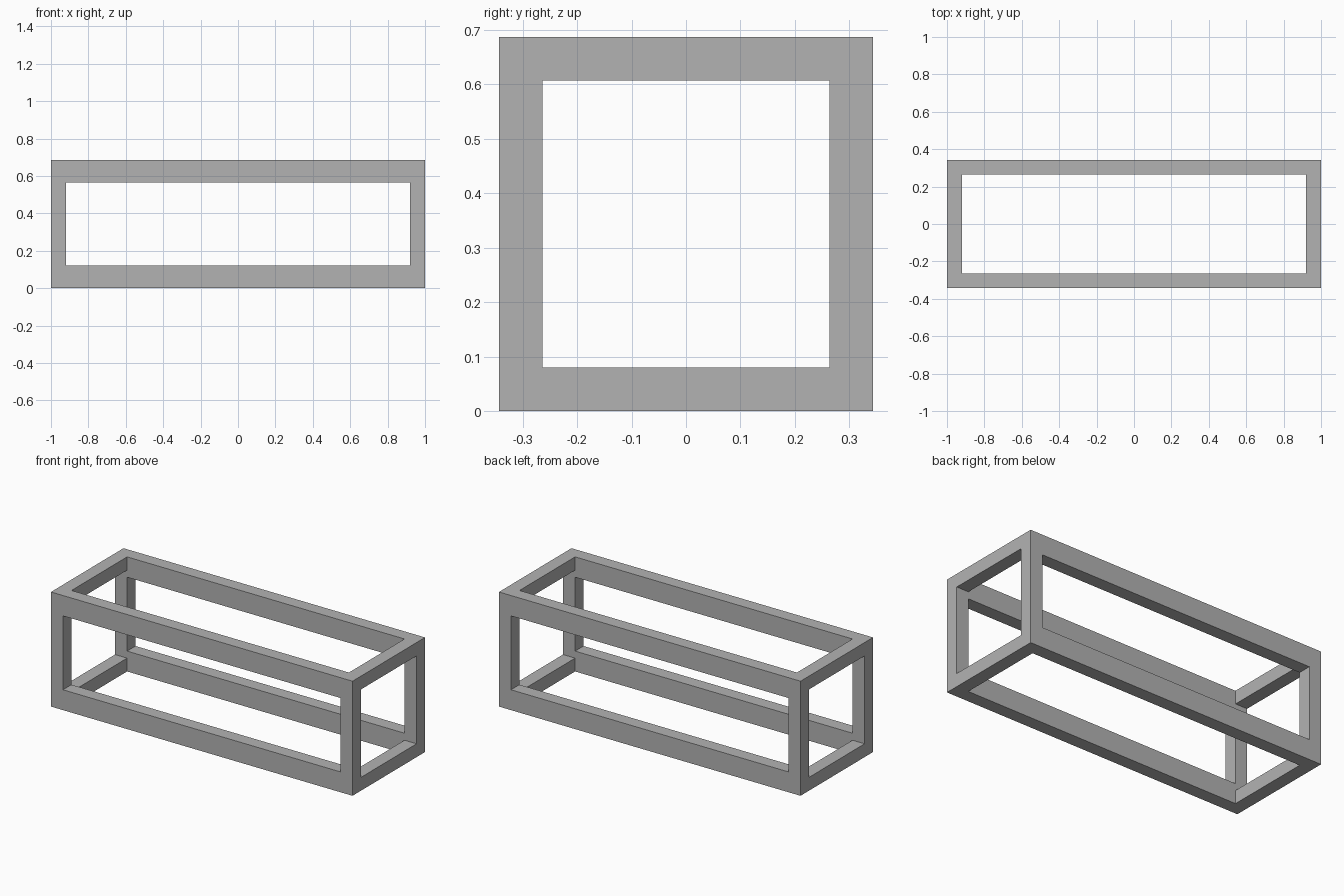
import bpy

cube = bpy.data.objects.get("Cube")
if cube:
    bpy.data.objects.remove(cube, do_unlink=True)

LENGTH, WIDTH = 2.0, 0.687      # outer size, square in section
BAR = 0.08                      # bar thickness
RAIL = 0.122                    # height of the deeper long rails


def box(name, size):
    """Box centred on the frame's middle."""
    bpy.ops.mesh.primitive_cube_add(size=1, location=(0, 0, WIDTH / 2))
    obj = bpy.context.object
    obj.name = name
    obj.scale = size
    bpy.ops.object.transform_apply(location=False, rotation=False, scale=True)
    return obj


# Solid block that becomes the frame
frame = box("open_box_frame", (LENGTH, WIDTH, WIDTH))

grey = bpy.data.materials.new("mid grey")
grey.use_nodes = True
colour = (0.45, 0.45, 0.45, 1)
grey.diffuse_color = colour
grey.node_tree.nodes["Principled BSDF"].inputs["Base Color"].default_value = colour
frame.data.materials.append(grey)

# Openings cut right through along each axis
inner_x, inner = LENGTH - 2 * BAR, WIDTH - 2 * BAR
openings = {
    "end_opening": (LENGTH + 1, inner, inner),
    "side_opening": (inner_x, WIDTH + 1, WIDTH - 2 * RAIL),
    "top_opening": (inner_x, inner, WIDTH + 1),
}
for name, size in openings.items():
    cutter = box(name, size)
    cutter.hide_render = True
    cutter.data.materials.append(grey)
    cut = frame.modifiers.new(name, 'BOOLEAN')
    cut.operation = 'DIFFERENCE'
    cut.solver = 'EXACT'
    cut.object = cutter
    bpy.context.view_layer.objects.active = frame
    bpy.ops.object.modifier_apply(modifier=cut.name)
    bpy.data.objects.remove(cutter, do_unlink=True)
